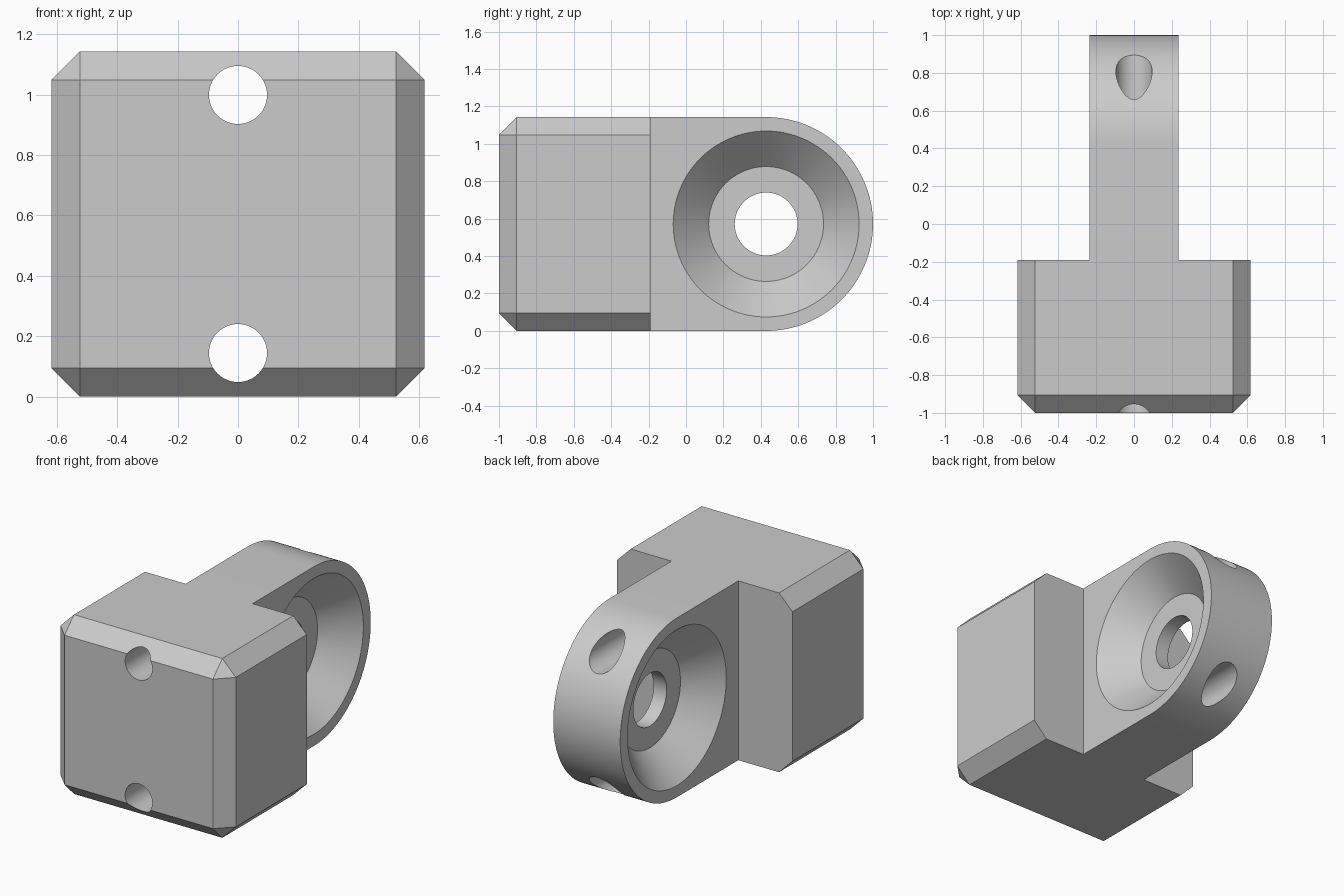
import bpy, bmesh, math
from mathutils import Matrix, Vector

cube = bpy.data.objects.get("Cube")
if cube:
    bpy.data.objects.remove(cube, do_unlink=True)

HEIGHT = 1.143
R = HEIGHT / 2                 # tongue end radius, also mid height
HALF_W = 0.618                 # block half width
CHAMFER = 0.095
BACK = -0.19                   # block back face
PIVOT = Vector((0, 1 - R, R))  # centre of the round end
HALF_T = 0.236                 # tongue half thickness

grey = bpy.data.materials.new("light_grey")
grey.use_nodes = True
color = (0.6, 0.6, 0.6, 1)
grey.diffuse_color = color
grey.node_tree.nodes["Principled BSDF"].inputs["Base Color"].default_value = color


def make_object(name, bm):
    bmesh.ops.recalc_face_normals(bm, faces=bm.faces)
    mesh = bpy.data.meshes.new(name)
    bm.to_mesh(mesh)
    bm.free()
    mesh.materials.append(grey)
    obj = bpy.data.objects.new(name, mesh)
    bpy.context.collection.objects.link(obj)
    return obj


# Block: every edge chamfered except those around the back face
bm = bmesh.new()
for sx in (-1, 1):
    for sz in (-1, 1):
        side, inner = sx * HALF_W, sx * (HALF_W - CHAMFER)
        edge, low = R + sz * R, R + sz * (R - CHAMFER)
        front = -1 + CHAMFER
        for co in ((inner, -1, low), (inner, front, edge), (side, front, low),
                   (inner, BACK, edge), (side, BACK, low)):
            bm.verts.new(co)
bmesh.ops.convex_hull(bm, input=bm.verts)
bmesh.ops.dissolve_limit(bm, angle_limit=0.01, verts=bm.verts, edges=bm.edges)
body = make_object("clevis_body", bm)

# Tongue: flat bar with a half-round end
bm = bmesh.new()
outline = [(-0.5, 0), (-0.5, HEIGHT)]
for i in range(65):
    a = math.pi / 2 - math.pi * i / 64
    outline.append((PIVOT.y + R * math.cos(a), R + R * math.sin(a)))
face = bm.faces.new([bm.verts.new((-HALF_T, y, z)) for y, z in outline])
ext = bmesh.ops.extrude_face_region(bm, geom=[face])
bmesh.ops.translate(bm, vec=(2 * HALF_T, 0, 0),
                    verts=[v for v in ext["geom"] if isinstance(v, bmesh.types.BMVert)])
tongue = make_object("tongue", bm)

# Cutter: bolt hole with a conical recess on each side
bm = bmesh.new()
profile = [(-0.256, 0), (-0.256, 0.517), (-0.046, 0.307), (-0.046, 0.168),
           (0.046, 0.168), (0.046, 0.307), (0.256, 0.517), (0.256, 0)]
verts = [bm.verts.new((x, PIVOT.y, R + r)) for x, r in profile]
edges = [bm.edges.new(pair) for pair in zip(verts, verts[1:])]
bmesh.ops.spin(bm, geom=verts + edges, cent=PIVOT, axis=(1, 0, 0),
               angle=2 * math.pi, steps=96)
bmesh.ops.remove_doubles(bm, verts=bm.verts, dist=0.0005)
cutters = [make_object("recess_cutter", bm)]

# Cutters: two long round holes from front to back
for sign in (-1, 1):
    bm = bmesh.new()
    bmesh.ops.create_cone(bm, cap_ends=True, segments=48, radius1=0.096, radius2=0.096,
                          depth=2.4, matrix=Matrix.Translation((0, 0, R + sign * 0.427))
                          @ Matrix.Rotation(math.pi / 2, 4, "X"))
    cutters.append(make_object("long_hole_cutter", bm))

# Join the tongue, cut the holes, then bake the result
for tool, operation in [(tongue, "UNION")] + [(c, "DIFFERENCE") for c in cutters]:
    mod = body.modifiers.new(tool.name, "BOOLEAN")
    mod.operation = operation
    mod.solver = "EXACT"
    mod.object = tool
bpy.context.view_layer.update()
baked = bpy.data.meshes.new_from_object(
    body.evaluated_get(bpy.context.evaluated_depsgraph_get()))
body.modifiers.clear()
body.data = baked
for tool in [tongue] + cutters:
    bpy.data.objects.remove(tool, do_unlink=True)

bpy.ops.object.select_all(action="DESELECT")
body.select_set(True)
bpy.context.view_layer.objects.active = body
bpy.ops.object.shade_smooth_by_angle(angle=math.radians(30))
